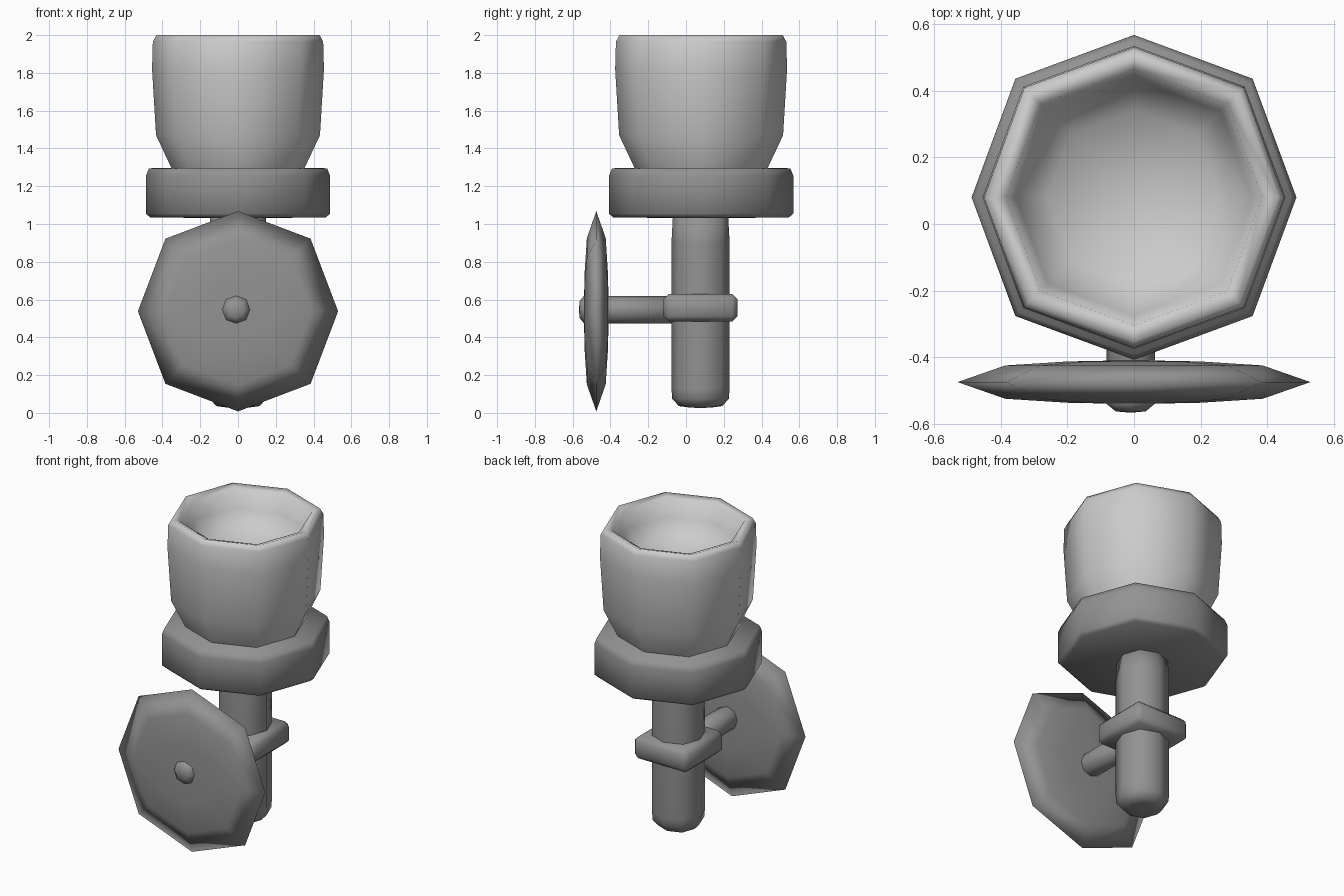
import bpy, bmesh, math
from mathutils import Matrix, Vector

if "Cube" in bpy.data.objects:
    bpy.data.objects.remove(bpy.data.objects["Cube"])

SIDES = 8
DIAG = 1.033  # diagonal corners sit slightly further out than axis corners


def grey(name, v):
    mat = bpy.data.materials.new(name)
    mat.diffuse_color = (v, v, v, 1)
    mat.use_nodes = True
    mat.node_tree.nodes["Principled BSDF"].inputs["Base Color"].default_value = mat.diffuse_color
    return mat


LIGHT, DARK = grey("light_grey", 0.85), grey("dark_grey", 0.29)


def finish(name, bm, mat):
    bmesh.ops.recalc_face_normals(bm, faces=bm.faces)
    for f in bm.faces:
        f.smooth = True
    mesh = bpy.data.meshes.new(name)
    bm.to_mesh(mesh)
    bm.free()
    mesh.materials.append(mat)
    obj = bpy.data.objects.new(name, mesh)
    bpy.context.collection.objects.link(obj)
    return obj


def turned(name, profile, loc, forward=False, diag=DIAG, mat=DARK):
    """Eight-sided turned solid from (radius, height); forward aims the axis to -y."""
    bm = bmesh.new()
    rings = []
    for r, h in profile:
        if r == 0:
            rings.append([bm.verts.new((0, 0, h))] * SIDES)
            continue
        ring = []
        for i in range(SIDES):
            a = math.tau * i / SIDES
            k = r * (diag if i % 2 else 1)
            ring.append(bm.verts.new((k * math.cos(a), k * math.sin(a), h)))
        rings.append(ring)
    for low, high in zip(rings, rings[1:]):
        for i in range(SIDES):
            j = (i + 1) % SIDES
            quad = [low[i], low[j], high[j], high[i]]
            bm.faces.new(list(dict.fromkeys(quad)))
    turn = Matrix.Rotation(math.pi / 2 if forward else 0, 4, 'X')
    bm.transform(Matrix.Translation(Vector(loc)) @ turn)
    return finish(name, bm, mat)


# Hollow cup with a rounded rim and a bowl-shaped floor
turned("cup", [(0, 1.28), (0.345, 1.28), (0.354, 1.30), (0.434, 1.47),
               (0.455, 1.82), (0.451, 1.965), (0.432, 2.0), (0.385, 1.985),
               (0.355, 1.87), (0.26, 1.77), (0, 1.74)],
       (0, 0.08, 0), mat=LIGHT)

# Heavy collar under the cup
turned("base_ring", [(0, 1.03), (0.465, 1.035), (0.488, 1.055), (0.488, 1.255),
                     (0.472, 1.295), (0, 1.30)], (0, 0.08, 0))

# Upright stem
turned("stem", [(0, 0.025), (0.07, 0.03), (0.115, 0.036), (0.150, 0.075),
                (0.154, 0.13), (0.154, 0.9), (0.146, 1.05), (0, 1.05)],
       (0, 0.077, 0))

# Square bracket clamped around the stem
bm = bmesh.new()
bmesh.ops.create_cube(bm, size=1)
bm.transform(Matrix.Translation((0, 0.077, 0.557)) @ Matrix.Diagonal((0.39, 0.39, 0.145, 1)))
bmesh.ops.bevel(bm, geom=bm.edges[:], offset=0.027, segments=1, affect='EDGES')
finish("bracket", bm, DARK)

# Axle from bracket through the disc, ending in a small hub
turned("axle", [(0, 0.0), (0.073, 0.0), (0.073, 0.54), (0.045, 0.563), (0, 0.567)],
       (-0.01, 0.0, 0.547), forward=True)

# Thin-edged disc at the front
turned("disc", [(0, -0.066), (0.20, -0.062), (0.387, -0.05), (0.53, 0),
                (0.387, 0.05), (0.20, 0.062), (0, 0.066)],
       (0, -0.475, 0.538), forward=True, diag=1.025)
